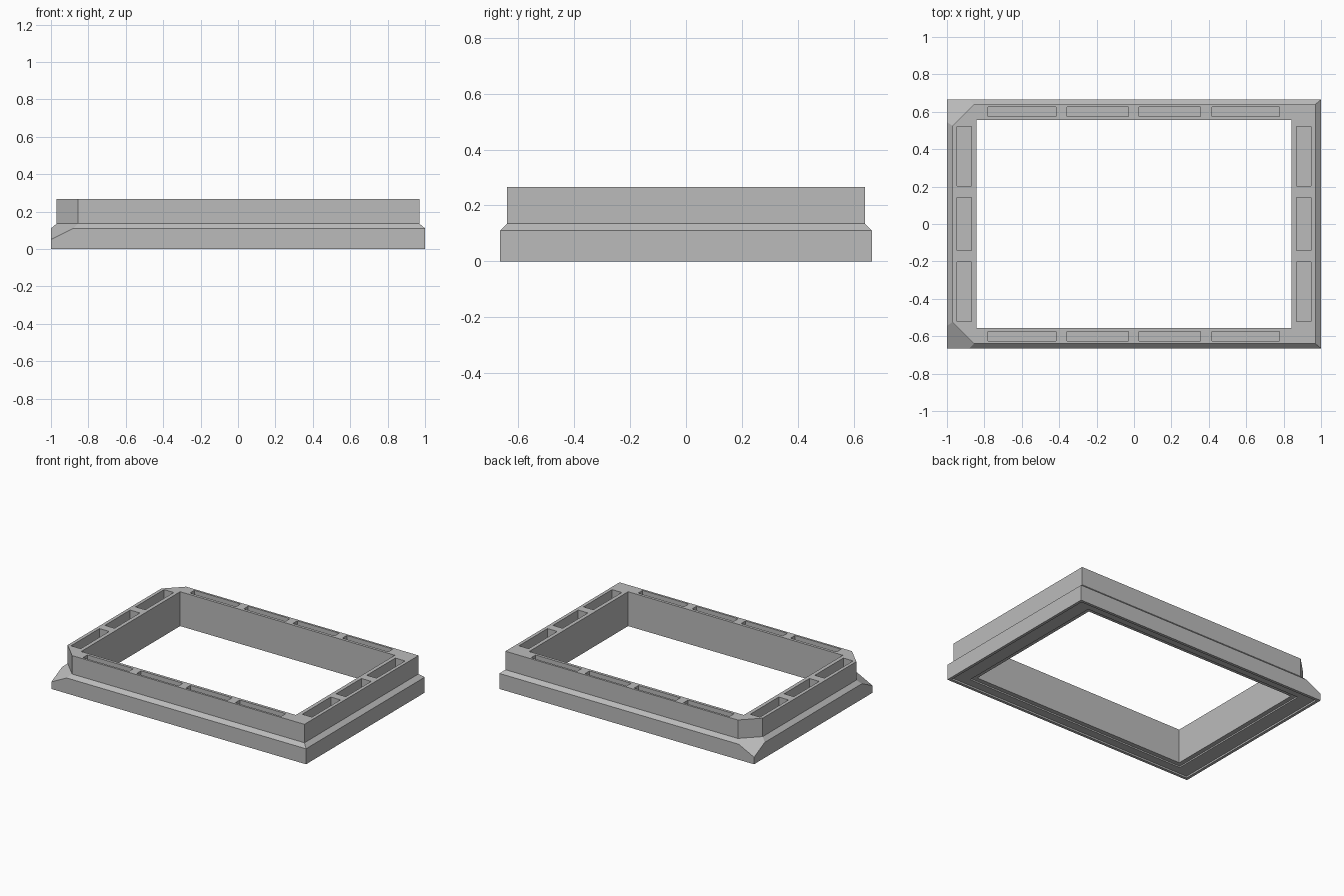
import bpy, bmesh
from mathutils import Vector

cube = bpy.data.objects.get("Cube")
if cube:
    bpy.data.objects.remove(cube, do_unlink=True)

# Single matte grey
GREY = (0.5, 0.5, 0.5, 1.0)
grey = bpy.data.materials.new("matte_grey")
grey.use_nodes = True
grey.diffuse_color = GREY
grey.node_tree.nodes["Principled BSDF"].inputs["Base Color"].default_value = GREY


def add_prism(bm, layers):
    """Closed solid through stacked loops of (points, height)."""
    rings = [[bm.verts.new((x, y, z)) for x, y in pts] for pts, z in layers]
    n = len(rings[0])
    bm.faces.new(rings[0][::-1])
    bm.faces.new(rings[-1])
    for low, high in zip(rings, rings[1:]):
        for i in range(n):
            j = (i + 1) % n
            bm.faces.new((low[i], low[j], high[j], high[i]))


def rect(x0, x1, y0, y1):
    return [(x0, y0), (x1, y0), (x1, y1), (x0, y1)]


def centred(x, y):
    return rect(-x, x, -y, y)


def make_object(name, bm):
    bmesh.ops.recalc_face_normals(bm, faces=bm.faces)
    mesh = bpy.data.meshes.new(name)
    bm.to_mesh(mesh)
    bm.free()
    mesh.materials.append(grey)
    ob = bpy.data.objects.new(name, mesh)
    bpy.context.collection.objects.link(ob)
    return ob


def prism_object(name, layers):
    bm = bmesh.new()
    add_prism(bm, layers)
    return make_object(name, bm)


SHOULDER, TOP = 0.135, 0.266
UX, UY, CUT = 0.97, 0.64, 0.115

# Lower flange with bevelled shoulder, its two right corners sloped away
bm = bmesh.new()
add_prism(bm, [(centred(1, 0.665), 0), (centred(1, 0.665), 0.11),
               (centred(UX, UY), SHOULDER)])
for side in (-1, 1):
    normal = Vector((-0.5, 0.5 * side, 1.0)).normalized()
    bmesh.ops.bisect_plane(bm, geom=bm.verts[:] + bm.edges[:] + bm.faces[:],
                           plane_co=(-UX + CUT, side * UY, SHOULDER),
                           plane_no=normal, clear_outer=True)
    bmesh.ops.holes_fill(bm, edges=[e for e in bm.edges if e.is_boundary])
frame = make_object("frame", bm)

# Upright wall with two chamfered corners
outline = [(-UX + CUT, -UY), (UX, -UY), (UX, UY), (-UX + CUT, UY),
           (-UX, UY - CUT), (-UX, -UY + CUT)]
upper_wall = prism_object("upper_wall", [(outline, 0.07), (outline, TOP)])

# Central opening and stepped recess underneath
opening = prism_object("opening_cutter", [(centred(0.843, 0.555), -0.1),
                                          (centred(0.843, 0.555), 0.4)])
recess = prism_object("recess_cutter", [(centred(0.98, 0.645), -0.1),
                                        (centred(0.98, 0.645), 0.012)])
inner_step = prism_object("step_cutter", [(centred(0.875, 0.587), -0.1),
                                          (centred(0.875, 0.587), 0.022)])

# Pockets sunk into the top rim
bm = bmesh.new()
FLOOR = 0.166
for s in (-1, 1):
    for x0, x1 in ((-0.78, -0.418), (-0.358, -0.03), (0.028, 0.356), (0.417, 0.778)):
        pts = rect(x0, x1, s * 0.6 - 0.025, s * 0.6 + 0.025)
        add_prism(bm, [(pts, FLOOR), (pts, 0.4)])
    for y0, y1 in ((-0.522, -0.202), (-0.142, 0.142), (0.202, 0.522)):
        pts = rect(s * 0.908 - 0.038, s * 0.908 + 0.038, y0, y1)
        add_prism(bm, [(pts, FLOOR), (pts, 0.4)])
pockets = make_object("pocket_cutter", bm)

# Combine the parts, then drop the helpers
helpers = [(upper_wall, 'UNION'), (opening, 'DIFFERENCE'), (recess, 'DIFFERENCE'),
           (inner_step, 'DIFFERENCE'), (pockets, 'DIFFERENCE')]
for helper, operation in helpers:
    mod = frame.modifiers.new(helper.name, 'BOOLEAN')
    mod.operation = operation
    mod.solver = 'EXACT'
    mod.object = helper
    helper.hide_render = True
bpy.context.view_layer.update()
result = bpy.data.meshes.new_from_object(
    frame.evaluated_get(bpy.context.evaluated_depsgraph_get()))
frame.modifiers.clear()
frame.data = result
for helper, _ in helpers:
    bpy.data.objects.remove(helper, do_unlink=True)
